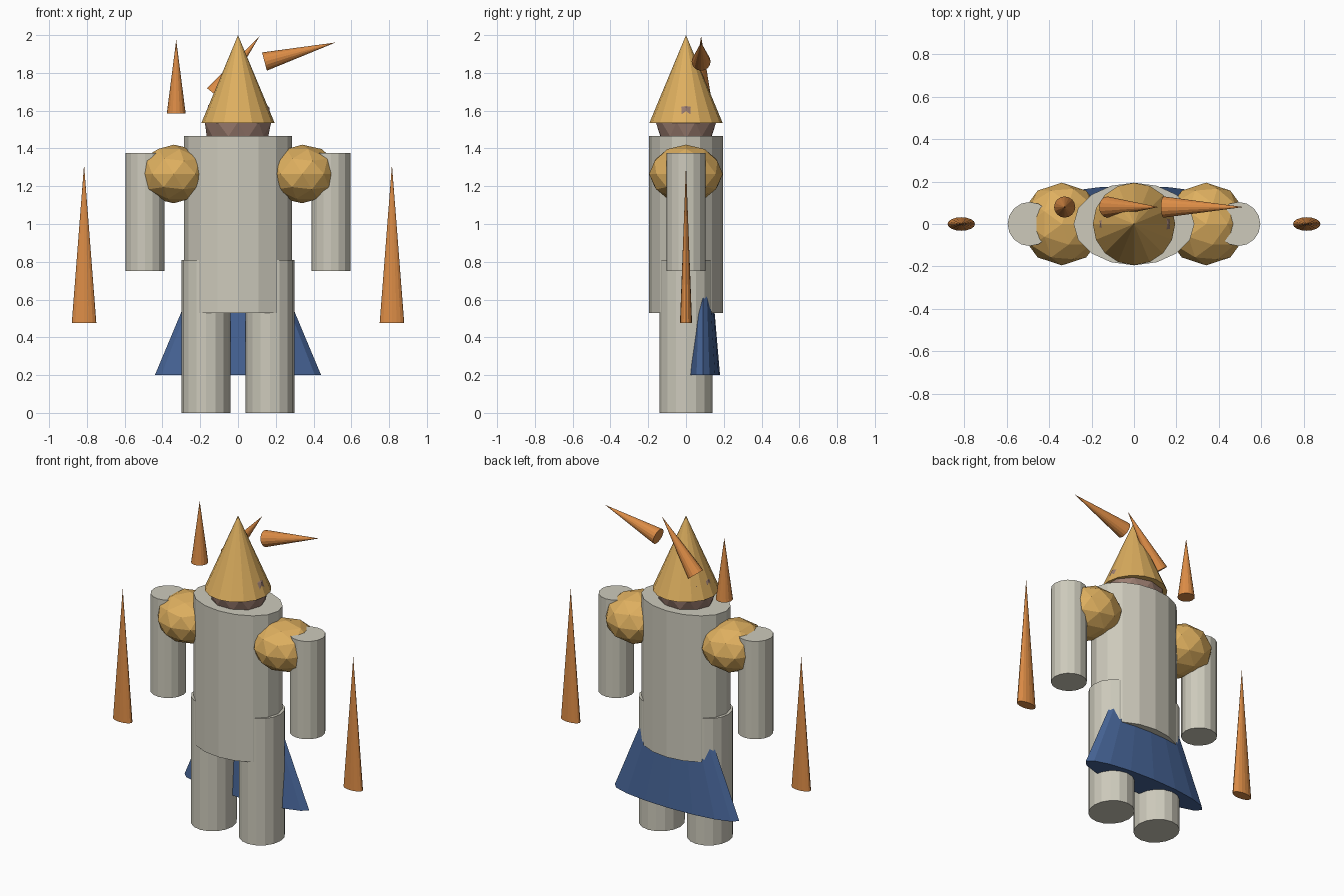
import bpy, math

if "Cube" in bpy.data.objects:
    bpy.data.objects.remove(bpy.data.objects["Cube"])


def mat(name, rgb):
    m = bpy.data.materials.new(name)
    m.diffuse_color = (*rgb, 1.0)
    m.use_nodes = True
    m.node_tree.nodes["Principled BSDF"].inputs["Base Color"].default_value = m.diffuse_color
    return m


STONE = mat("pale_stone", (0.61, 0.59, 0.50))
GOLD = mat("gold", (0.73, 0.43, 0.115))
ORANGE = mat("orange", (0.716, 0.262, 0.061))
BLUE = mat("blue", (0.061, 0.127, 0.305))
BROWN = mat("brown", (0.33, 0.205, 0.162))
SIDES = 16


def finish(name, material, scale):
    ob = bpy.context.object
    ob.name = name
    ob.scale = scale
    ob.data.materials.append(material)
    return ob


def pillar(name, x, rx, ry, z0, z1, material=STONE):
    """Elliptical upright cylinder between two heights."""
    bpy.ops.mesh.primitive_cylinder_add(vertices=SIDES, radius=1, depth=1,
                                        location=(x, 0, (z0 + z1) / 2))
    return finish(name, material, (rx, ry, z1 - z0))


def spike(name, base, rx, ry, length, material, tilt=0.0):
    """Cone from a base centre, tilted towards +x by an angle in degrees."""
    a = math.radians(tilt)
    mid = (base[0] + math.sin(a) * length / 2, base[1],
           base[2] + math.cos(a) * length / 2)
    bpy.ops.mesh.primitive_cone_add(vertices=SIDES, radius1=1, radius2=0, depth=1,
                                    location=mid, rotation=(0, a, 0))
    return finish(name, material, (rx, ry, length))


def ball(name, loc, scale, material):
    bpy.ops.mesh.primitive_ico_sphere_add(subdivisions=2, radius=1, location=loc)
    return finish(name, material, scale)


# Body and head
pillar("torso", 0, 0.285, 0.195, 0.53, 1.465)
ball("head", (0, 0, 1.54), (0.185, 0.16, 0.17), BROWN)
spike("hat", (0, 0, 1.535), 0.194, 0.194, 0.465, GOLD)

# Paired limbs, shoulder guards and side blades
for side, s in (("left", -1), ("right", 1)):
    pillar(side + "_leg", s * 0.17, 0.13, 0.14, 0, 0.81)
    pillar(side + "_arm", s * 0.492, 0.104, 0.104, 0.75, 1.375)
    ball(side + "_shoulder", (s * 0.34, 0, 1.265), (0.195, 0.195, 0.155), GOLD)
    spike(side + "_blade", (s * 0.815, 0, 0.475), 0.065, 0.032, 0.84, ORANGE)

# Flattened cape behind the legs
spike("cape", (0, 0.09, 0.2), 0.44, 0.09, 1.05, BLUE)

# Loose horns behind the hat
for i, (x, z, tilt) in enumerate(((-0.327, 1.585, 0), (-0.125, 1.688, 38),
                                  (0.14, 1.86, 75))):
    spike("horn_%d" % (i + 1), (x, 0.08, z), 0.05, 0.05, 0.39, ORANGE, tilt)
